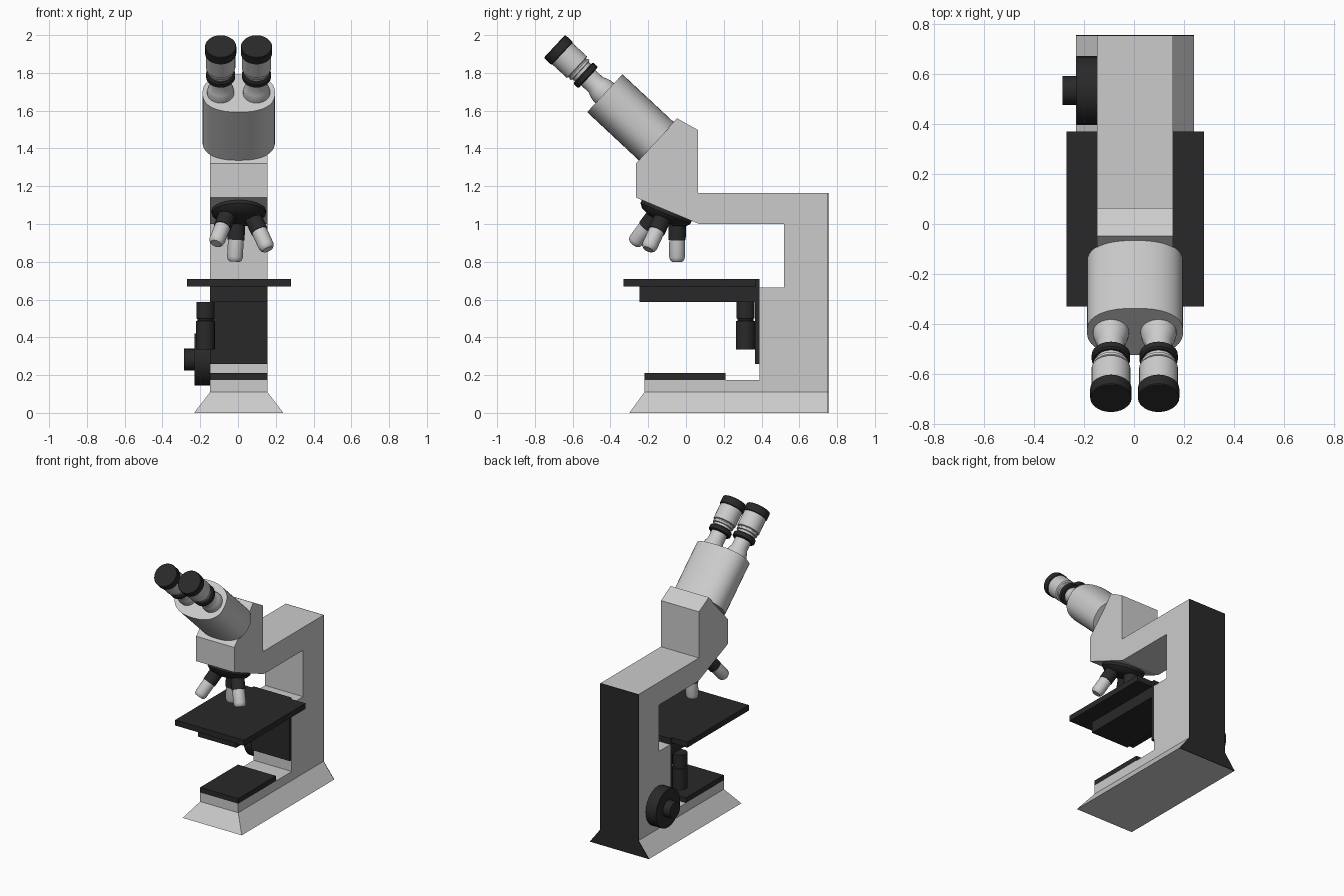
import bpy, bmesh, math
from mathutils import Vector

if "Cube" in bpy.data.objects:
    bpy.data.objects.remove(bpy.data.objects["Cube"])

CX = 0.004            # centre line of the stand
X0, X1 = -0.148, 0.156

black = bpy.data.materials.new("black")
black.diffuse_color = (0.022, 0.022, 0.022, 1)
black.use_nodes = True
black.node_tree.nodes["Principled BSDF"].inputs["Base Color"].default_value = black.diffuse_color


def finish(bm, name, mat=None, smooth=False):
    bmesh.ops.recalc_face_normals(bm, faces=bm.faces)
    me = bpy.data.meshes.new(name)
    bm.to_mesh(me)
    bm.free()
    ob = bpy.data.objects.new(name, me)
    bpy.context.collection.objects.link(ob)
    if mat:
        me.materials.append(mat)
    if smooth:
        bpy.ops.object.select_all(action='DESELECT')
        ob.select_set(True)
        bpy.context.view_layer.objects.active = ob
        bpy.ops.object.shade_smooth_by_angle(angle=math.radians(35))
    return ob


def loft(rings, name, mat=None, smooth=False):
    """Skin equal-length point rings and cap both ends."""
    bm = bmesh.new()
    vs = [[bm.verts.new(p) for p in ring] for ring in rings]
    n = len(vs[0])
    for a, b in zip(vs, vs[1:]):
        for i in range(n):
            j = (i + 1) % n
            bm.faces.new((a[i], a[j], b[j], b[i]))
    bm.faces.new(vs[0])
    bm.faces.new(vs[-1])
    return finish(bm, name, mat, smooth)


def box(name, x, y, z, mat=None):
    rings = [[(x[0], y[0], h), (x[1], y[0], h), (x[1], y[1], h), (x[0], y[1], h)] for h in z]
    return loft(rings, name, mat)


def lathe(name, origin, direction, profile, mat=None, seg=24, oval=(1, 1), power=2):
    """Turn (radius, distance) pairs around an axis; oval and power shape the section."""
    q = Vector((0, 0, 1)).rotation_difference(Vector(direction))
    rings = []
    for r, s in profile:
        ring = []
        for i in range(seg):
            a = 2 * math.pi * i / seg
            c, d = math.cos(a), math.sin(a)
            px = math.copysign(abs(c) ** (2 / power), c) * r * oval[0]
            py = math.copysign(abs(d) ** (2 / power), d) * r * oval[1]
            ring.append(Vector(origin) + q @ Vector((px, py, s)))
        rings.append(ring)
    return loft(rings, name, mat, True)


# Stand: side profile (y, z) of foot, column, arm and head
side = [(-0.22, 0.11), (-0.22, 0.175), (0.39, 0.175), (0.39, 0.665), (0.52, 0.665),
        (0.52, 1.0), (0.07, 1.0), (-0.265, 1.14), (-0.265, 1.32), (-0.048, 1.56),
        (0.063, 1.498), (0.063, 1.165), (0.75, 1.165), (0.75, 0.11)]
loft([[(x, y, z) for y, z in side] for x in (X0, X1)], "stand")

# Flared foot
loft([[(a, f, z), (b, f, z), (b, 0.75, z), (a, 0.75, z)]
      for a, b, f, z in ((-0.232, 0.24, -0.3, 0), (X0, X1, -0.22, 0.11))], "foot")

# Black back panel
back = [(-0.232, 0), (0.24, 0), (X1, 0.11), (X1, 1.165), (X0, 1.165), (X0, 0.11)]
loft([[(x, y, z) for x, z in back] for y in (0.75, 0.755)], "back_panel", black)

# Lamp plate and stage
box("lamp_plate", (X0, X1), (-0.22, 0.21), (0.175, 0.212), black)
box("stage_plate", (-0.27, 0.28), (-0.33, 0.37), (0.668, 0.708), black)
box("stage_support", (X0, X1), (-0.245, 0.385), (0.588, 0.668), black)
box("stage_slide", (X0, X1), (0.364, 0.39), (0.26, 0.708), black)

# Stage drive knobs, hanging below the support
lathe("stage_knob", (-0.173, 0.315, 0.588), (0, 0, -1),
      [(0.048, 0), (0.048, 0.088), (0.042, 0.09), (0.042, 0.1), (0.05, 0.102), (0.05, 0.252)], black)

# Focus knob on the left side
lathe("focus_knob", (-0.148, 0.533, 0.282), (-1, 0, 0),
      [(0.138, 0), (0.138, 0.082), (0.058, 0.082), (0.058, 0.137)], black)

# Oval binocular housing
axis = Vector((0, -math.cos(math.radians(43)), math.sin(math.radians(43))))
tube_end = Vector((CX, -0.43, 1.6925))
lathe("binocular_housing", tube_end - axis * 0.375, axis, [(1, 0), (1, 0.375)],
      seg=40, oval=(0.192, 0.137), power=2.4)

# Eyepieces
for tag, dx in (("left", -0.096), ("right", 0.094)):
    o = tube_end + Vector((dx, 0, 0))
    lathe(f"eyepiece_neck_{tag}", o, axis,
          [(0.072, -0.01), (0.071, 0.02), (0.064, 0.045), (0.055, 0.065), (0.055, 0.125)])
    lathe(f"eyepiece_ring_{tag}", o, axis,
          [(0.07, 0.12), (0.077, 0.126), (0.077, 0.152), (0.07, 0.158)], black)
    lathe(f"eyepiece_barrel_{tag}", o, axis,
          [(0.062, 0.155), (0.062, 0.175), (0.072, 0.178), (0.072, 0.19), (0.068, 0.192),
           (0.068, 0.198), (0.078, 0.202), (0.078, 0.315)])
    lathe(f"eyepiece_cap_{tag}", o, axis,
          [(0.079, 0.308), (0.083, 0.312), (0.083, 0.36), (0.08, 0.364)], black)

# Revolving nosepiece under the slanted head
tilt = math.radians(22.7)
nose = Vector((0, -math.sin(tilt), -math.cos(tilt)))
lathe("nosepiece", (CX, -0.102, 1.072), nose,
      [(0.143, -0.005), (0.143, 0.018), (0.125, 0.04), (0.075, 0.062)], black)

# Objectives fan out from one point on the nosepiece axis
apex = Vector((CX, -0.046, 1.2))
u = Vector((0, math.cos(tilt), -math.sin(tilt)))
for i, phi in enumerate((-8, 95, -128)):
    p = math.radians(phi)
    d = (nose * math.cos(tilt)
         + (u * math.cos(p) + Vector((1, 0, 0)) * math.sin(p)) * math.sin(tilt))
    lathe(f"objective_collar_{i + 1}", apex, d, [(0.046, 0.17), (0.046, 0.285)], black)
    lathe(f"objective_{i + 1}", apex, d,
          [(0.042, 0.28), (0.042, 0.375), (0.037, 0.392), (0.028, 0.4)])
